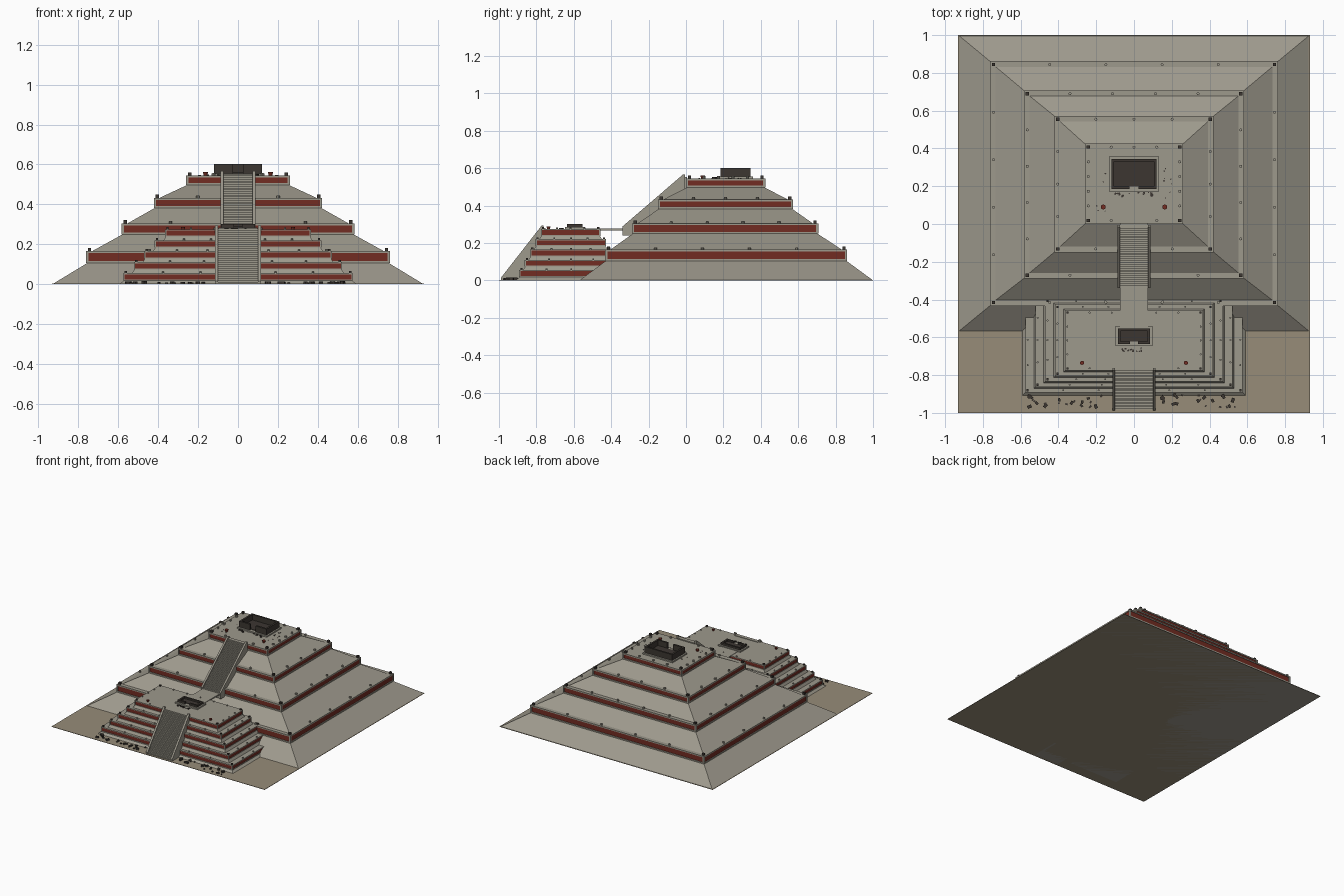
import bpy, bmesh, math, random
from mathutils import Matrix, Vector

if "Cube" in bpy.data.objects:
    bpy.data.objects.remove(bpy.data.objects["Cube"])

random.seed(4)

def material(name, rgb):
    m = bpy.data.materials.new(name)
    m.diffuse_color = (*rgb, 1)
    m.use_nodes = True
    m.node_tree.nodes["Principled BSDF"].inputs["Base Color"].default_value = m.diffuse_color
    return m

STONE = material("stone", (0.34, 0.32, 0.265))
EARTH = material("earth", (0.31, 0.265, 0.19))
RED = material("red_plaster", (0.17, 0.025, 0.016))
DARK = material("dark_stone", (0.045, 0.037, 0.031))

def finish(bm, name, mat):
    bmesh.ops.recalc_face_normals(bm, faces=bm.faces)
    me = bpy.data.meshes.new(name)
    bm.to_mesh(me)
    bm.free()
    me.materials.append(mat)
    ob = bpy.data.objects.new(name, me)
    bpy.context.collection.objects.link(ob)
    return ob

def frustum(bm, lo, hi, z0, z1):
    """Solid between two rectangles (x half, y front, y back)."""
    ring = []
    for (hx, y0, y1), z in ((lo, z0), (hi, z1)):
        ring.append([bm.verts.new((x, y, z)) for x, y in
                     ((-hx, y0), (hx, y0), (hx, y1), (-hx, y1))])
    a, b = ring
    bm.faces.new(a[::-1])
    bm.faces.new(b)
    for i in range(4):
        j = (i + 1) % 4
        bm.faces.new((a[i], a[j], b[j], b[i]))

def box(bm, x0, x1, y0, y1, z0, z1, turn=0):
    c = Vector(((x0 + x1) / 2, (y0 + y1) / 2, (z0 + z1) / 2))
    bmesh.ops.create_cube(bm, size=1, matrix=Matrix.Translation(c) @ Matrix.Rotation(turn, 4, 'Z')
                          @ Matrix.Diagonal((x1 - x0, y1 - y0, z1 - z0, 1)))

def knob(bm, x, y, z, r, h, n=8, r2=None):
    bmesh.ops.create_cone(bm, cap_ends=True, segments=n, radius1=r, radius2=r2 or r, depth=h,
                          matrix=Matrix.Translation((x, y, z + h / 2)))

def inset(r, d):
    return (r[0] - d, r[1] + d, r[2] - d)

def tier(name, foot, rim, z0, zb, z1, lip):
    """Sloping wall topped by a framed red panel band."""
    bm = bmesh.new()
    frustum(bm, foot, inset(rim, lip * 0.5), z0, zb)
    frustum(bm, rim, rim, zb, zb + lip)
    frustum(bm, rim, rim, z1 - lip, z1)
    hx, y0, y1 = rim
    w = lip * 1.2
    for x in (-hx, hx - w):
        for y in (y0, y1 - w):
            box(bm, x, x + w, y, y + w, zb, z1)
    finish(bm, name + "_stone", STONE)
    bm = bmesh.new()
    core = inset(rim, lip * 0.5)
    frustum(bm, core, core, zb + lip * 0.5, z1 - lip * 0.5)
    finish(bm, name + "_red_panel", RED)

def ledge_knobs(name, rim, z, nx, ny, s, front=True):
    """Square corner blocks and round studs along a ledge."""
    hx, y0, y1 = inset(rim, s * 1.5)
    corners, studs = bmesh.new(), bmesh.new()
    for x in (-hx, hx):
        for y in (y0, y1):
            box(corners, x - s * .7, x + s * .7, y - s * .7, y + s * .7, z, z + s * 1.3)
        for i in range(1, ny):
            knob(studs, x, y0 + (y1 - y0) * i / ny, z, s * .65, s)
    for i in range(1, nx):
        x = -hx + 2 * hx * i / nx
        knob(studs, x, y1, z, s * .65, s)
        if abs(x) > 0.12:
            knob(studs, x, y0, z, s * .65, s)
    finish(corners, name + "_corner_blocks", DARK)
    finish(studs, name + "_studs", STONE)

def stairs(name, hx, y0, z0, y1, z1, n, base, rail):
    """Stepped wedge with a sloping balustrade on both sides."""
    pts = [(y0, base)]
    for i in range(n):
        z = z0 + (z1 - z0) * (i + 1) / n
        pts += [(y0 + (y1 - y0) * i / n, z), (y0 + (y1 - y0) * (i + 1) / n, z)]
    pts += [(y1 + .02, z1), (y1 + .02, base)]
    side = [(y0 - .005, base), (y0 - .005, z0 + .016), (y1, z1 + .014),
            (y1 + .01, z1 + .014), (y1 + .01, base)]
    def prism(bm, prof, xa, xb):
        f = bm.faces.new([bm.verts.new((xa, y, z)) for y, z in prof])
        r = bmesh.ops.extrude_face_region(bm, geom=[f])
        bmesh.ops.translate(bm, vec=(xb - xa, 0, 0),
                            verts=[v for v in r["geom"] if isinstance(v, bmesh.types.BMVert)])
    bm = bmesh.new()
    prism(bm, pts, -hx, hx)
    finish(bm, name + "_steps", STONE)
    bm = bmesh.new()
    for s in (-1, 1):
        prism(bm, side, s * (hx - .002), s * (hx + rail))
    finish(bm, name + "_balustrades", STONE)

def temple(name, hx, y0, y1, z, h, door):
    """Low roofless shrine on a plinth, with a doorway facing front."""
    bm = bmesh.new()
    plinth = (hx + .012, y0 - .012, y1 + .012)
    frustum(bm, plinth, plinth, z - .002, z + .01)
    finish(bm, name + "_plinth", STONE)
    bm = bmesh.new()
    t = .014
    box(bm, -hx + t, hx - t, y0 + t, y1 - t, z + .005, z + .014)
    box(bm, -hx, hx, y1 - t, y1, z + .005, z + h)
    for s in (-1, 1):
        xs = sorted((s * hx, s * (hx - t)))
        box(bm, *xs, y0, y1 - t, z + .005, z + h)
        xs = sorted((s * (hx - t), s * door))
        box(bm, *xs, y0, y0 + t, z + .005, z + h)
    finish(bm, name + "_walls", DARK)

def rubble(name, n, xr, yr, z, size, gap=0):
    bm = bmesh.new()
    for _ in range(n):
        x = random.uniform(gap, xr) * random.choice((-1, 1))
        y, s = random.uniform(*yr), random.uniform(.4, 1) * size
        box(bm, x - s, x + s, y - s * .7, y + s * .7, z, z + s * 1.1, random.uniform(0, 3))
    finish(bm, name, DARK)

# Ground slab
bm = bmesh.new()
box(bm, -.933, .933, -1, 1, 0, .003)
finish(bm, "ground", EARTH)

# Main pyramid: rim, band bottom, band top, stud counts
levels = [((.762, -.433, .862), .105, .165, 5, 5), ((.583, -.289, .708), .25, .305, 5, 5),
          ((.422, -.15, .573), .382, .433, 4, 4), ((.26, 0, .425), .497, .545, 4, 5)]
foot, z = (.93, -.57, 1.0), 0
for i, (rim, zb, zt, nx, ny) in enumerate(levels):
    tier(f"main_tier_{i + 1}", foot, rim, z, zb, zt, .01)
    ledge_knobs(f"main_tier_{i + 1}", rim, zt, nx, ny, .012)
    foot, z = inset(rim, .03), zt

# Front platform: five low tiers
for i in range(5):
    rim = (.575 - .0525 * i, -.892 + .029 * i, -.335 - .0305 * i)
    z = .055 * i
    tier(f"platform_tier_{i + 1}", inset(rim, -.02 if i == 0 else -.008), rim, z, z + .018, z + .055, .006)
    ledge_knobs(f"platform_tier_{i + 1}", rim, z + .055, 6, 4, .008)

# Stairways and the walkway joining platform to pyramid
stairs("upper_stairs", .075, -.335, .272, -.015, .553, 32, .24, .012)
stairs("lower_stairs", .102, -.983, 0, -.772, .279, 28, 0, .013)
bm = bmesh.new()
box(bm, -.075, .075, -.55, -.31, .268, .278)
finish(bm, "walkway", STONE)

# Shrines
temple("main_temple", .12, .185, .345, .545, .057, .025)
temple("platform_temple", .085, -.635, -.553, .275, .026, .02)

# Braziers
bm = bmesh.new()
for s in (-1, 1):
    knob(bm, s * .163, .09, .545, .009, .016, 12, .013)
    knob(bm, s * .275, -.735, .275, .007, .012, 12, .011)
finish(bm, "braziers", RED)

# Fallen stones
rubble("ground_rubble", 42, .57, (-.97, -.905), .002, .012, .14)
rubble("temple_rubble", 14, .1, (.14, .17), .544, .008)
rubble("summit_rubble", 14, .2, (.05, .32), .544, .005, .15)
rubble("platform_rubble", 10, .07, (-.675, -.655), .274, .007)
